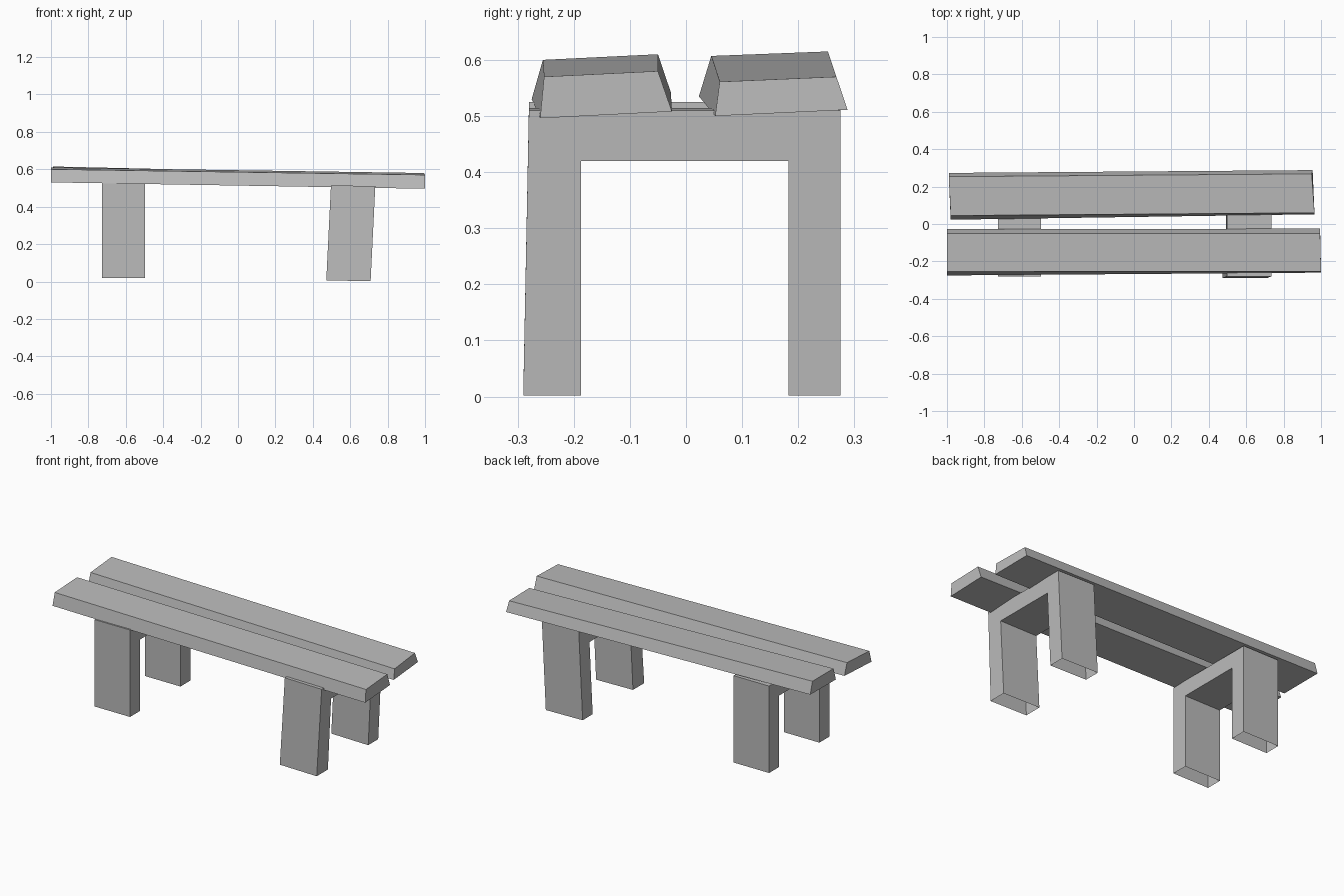
import bpy

cube = bpy.data.objects.get("Cube")
if cube:
    bpy.data.objects.remove(cube, do_unlink=True)

# Single stone grey for everything
grey = bpy.data.materials.new("stone grey")
grey.use_nodes = True
colour = (0.5, 0.5, 0.5, 1)
grey.diffuse_color = colour
grey.node_tree.nodes["Principled BSDF"].inputs["Base Color"].default_value = colour


def loft(name, start, end, open_faces=()):
    """Prism between two matching outlines, leaving out the listed sides."""
    n = len(start)
    faces = [tuple(range(n)), tuple(reversed(range(n, 2 * n)))]
    for i in range(n):
        j = (i + 1) % n
        if i not in open_faces:
            faces.append((j, i, i + n, j + n))
    mesh = bpy.data.meshes.new(name)
    mesh.from_pydata(start + end, [], faces)
    mesh.materials.append(grey)
    obj = bpy.data.objects.new(name, mesh)
    bpy.context.collection.objects.link(obj)
    return obj


# Seat planks: bevelled section at each end, slightly crooked
loft("front_plank",
     [(-1, -.275, .53), (-1, -.255, .6), (-1, -.05, .61), (-1, -.027, .542)],
     [(1, -.26, .496), (1, -.253, .57), (.995, -.05, .58), (.995, -.025, .508)])
loft("back_plank",
     [(-.98, .023, .535), (-.98, .045, .607), (-.99, .253, .615), (-.99, .273, .545)],
     [(.965, .052, .5), (.965, .06, .561), (.95, .268, .57), (.955, .288, .511)])


def trestle(name, x0, x1, foot, bar, top, lean=0, splay=0):
    """Arch-shaped support with hollow feet; lean shifts the feet along x."""
    outline = [(-.28 - splay, foot), (-.28, top), (.275, top), (.275, foot),
               (.183, foot), (.183, bar), (-.187, bar), (-.187, foot)]

    def side(x, drop):
        return [(x - lean * (top - z) / (top - foot), y,
                 z - (drop if z < bar or z == top else 0)) for y, z in outline]
    return loft(name, side(x0, 0), side(x1, .004 if lean else 0), (3, 7))


trestle("right_support", -.727, -.498, .02, .435, .525)
trestle("left_support", .497, .734, .006, .42, .514, lean=.025, splay=.01)
